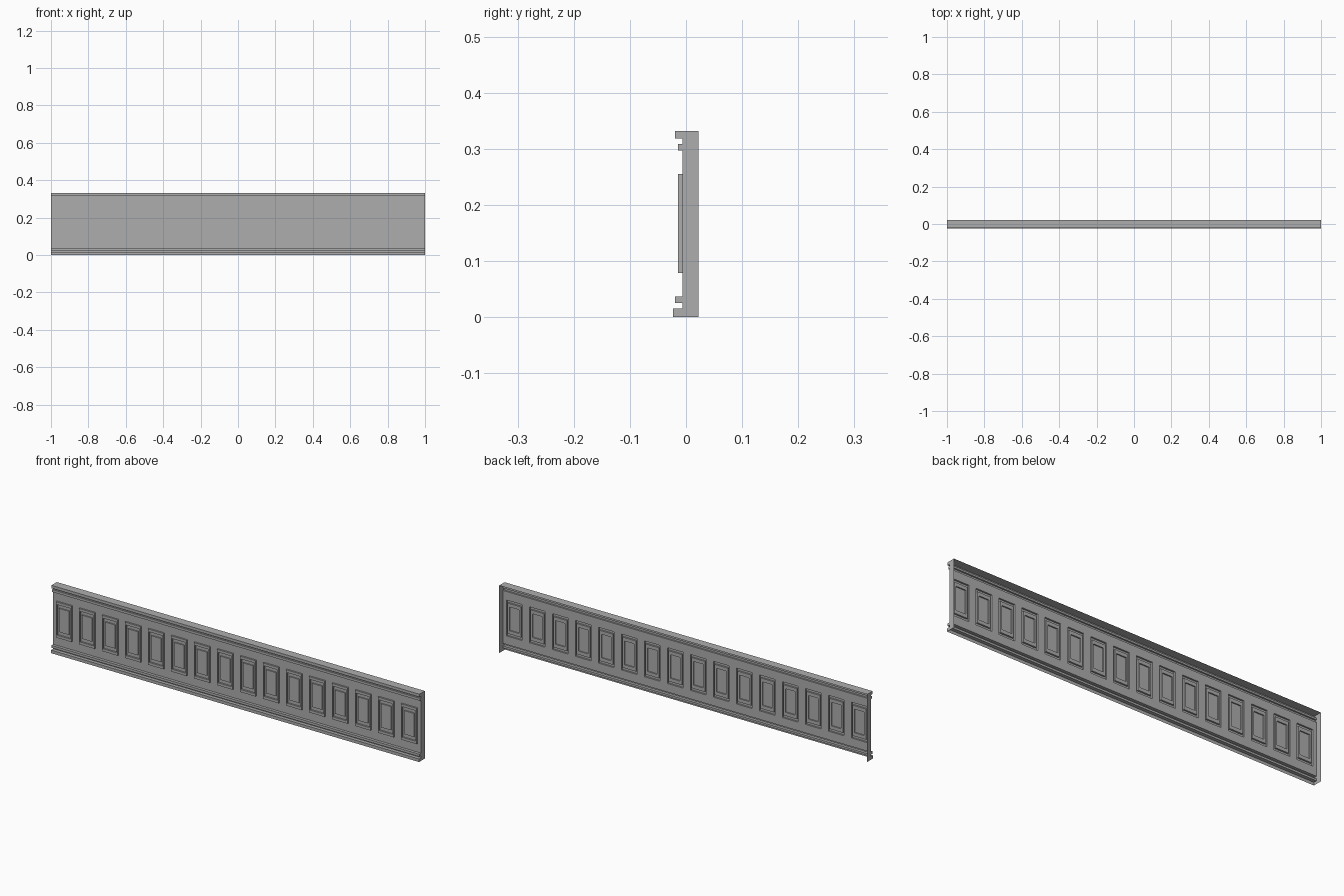
import bpy
import bmesh

old = bpy.data.objects.get("Cube")
if old:
    bpy.data.objects.remove(old, do_unlink=True)

grey = bpy.data.materials.new("stone_grey")
grey.use_nodes = True
colour = (0.42, 0.42, 0.42, 1)
grey.diffuse_color = colour
grey.node_tree.nodes["Principled BSDF"].inputs["Base Color"].default_value = colour

HALF = 1.0      # half length
BACK = 0.022    # open rear edge
WALL = -0.006   # flat wall plane
COUNT = 16
PITCH = 2 * HALF / COUNT
LOW, HIGH = 0.037, 0.297    # flat wall between the mouldings
MID = 0.167                 # panel centre height


def make(name, build):
    bm = bmesh.new()
    build(bm)
    bmesh.ops.remove_doubles(bm, verts=bm.verts, dist=0.0001)
    mesh = bpy.data.meshes.new(name)
    bm.to_mesh(mesh)
    bm.free()
    mesh.materials.append(grey)
    obj = bpy.data.objects.new(name, mesh)
    bpy.context.collection.objects.link(obj)
    return obj


def face(bm, points):
    return bm.faces.new([bm.verts.new(p) for p in points])


def moulding(name, profile):
    """Sweep a (y, z) profile along the length, with closed ends."""
    def build(bm):
        for (y0, z0), (y1, z1) in zip(profile, profile[1:]):
            face(bm, [(-HALF, y0, z0), (HALF, y0, z0), (HALF, y1, z1), (-HALF, y1, z1)])
    make(name, build)


def ends(name, z0, z1, front, back):
    """A pair of end plates."""
    def build(bm):
        for s in (-1, 1):
            loop = [(s * HALF, front, z0), (s * HALF, back, z0),
                    (s * HALF, back, z1), (s * HALF, front, z1)]
            face(bm, loop if s > 0 else loop[::-1])
    make(name, build)


# Stepped mouldings, hollow behind
moulding("base_moulding", [(-0.023, 0), (-0.023, 0.015), (WALL, 0.015), (WALL, 0.025),
                           (-0.02, 0.025), (-0.02, LOW), (WALL, LOW)])
moulding("top_moulding", [(WALL, HIGH), (-0.014, HIGH), (-0.014, 0.309), (WALL, 0.309),
                          (WALL, 0.318), (-0.02, 0.318), (-0.02, 0.332), (BACK, 0.332)])

# End plates, and caps over the moulding ends
ends("end_plates", 0, 0.332, WALL, BACK)
for label, z0, z1, front in (("base", 0, 0.015, -0.023), ("lower_bead", 0.025, LOW, -0.02),
                             ("upper_bead", HIGH, 0.309, -0.014), ("top", 0.318, 0.332, -0.02)):
    ends(label + "_end_caps", z0, z1, front, WALL)

# Nested panel outlines: half width, half height, depth
STEPS = [(0.043, 0.088, WALL), (0.043, 0.088, -0.014), (0.036, 0.075, -0.014),
         (0.036, 0.075, WALL), (0.027, 0.058, WALL), (0.027, 0.058, -0.012)]


def rect(cx, hw, hh, y):
    return [(cx - hw, y, MID - hh), (cx + hw, y, MID - hh),
            (cx + hw, y, MID + hh), (cx - hw, y, MID + hh)]


def panel_wall(bm):
    for i in range(COUNT):
        cx = -HALF + PITCH * (i + 0.5)
        # wall bay around the panel, then the stepped frame
        bay = [(cx + sx * PITCH / 2, WALL, z)
               for sx, z in ((-1, LOW), (1, LOW), (1, HIGH), (-1, HIGH))]
        loops = [bay] + [rect(cx, *step) for step in STEPS]
        for a, b in zip(loops, loops[1:]):
            for k in range(4):
                n = (k + 1) % 4
                face(bm, [a[k], a[n], b[n], b[k]])
        face(bm, loops[-1])


make("panelled_wall", panel_wall)
